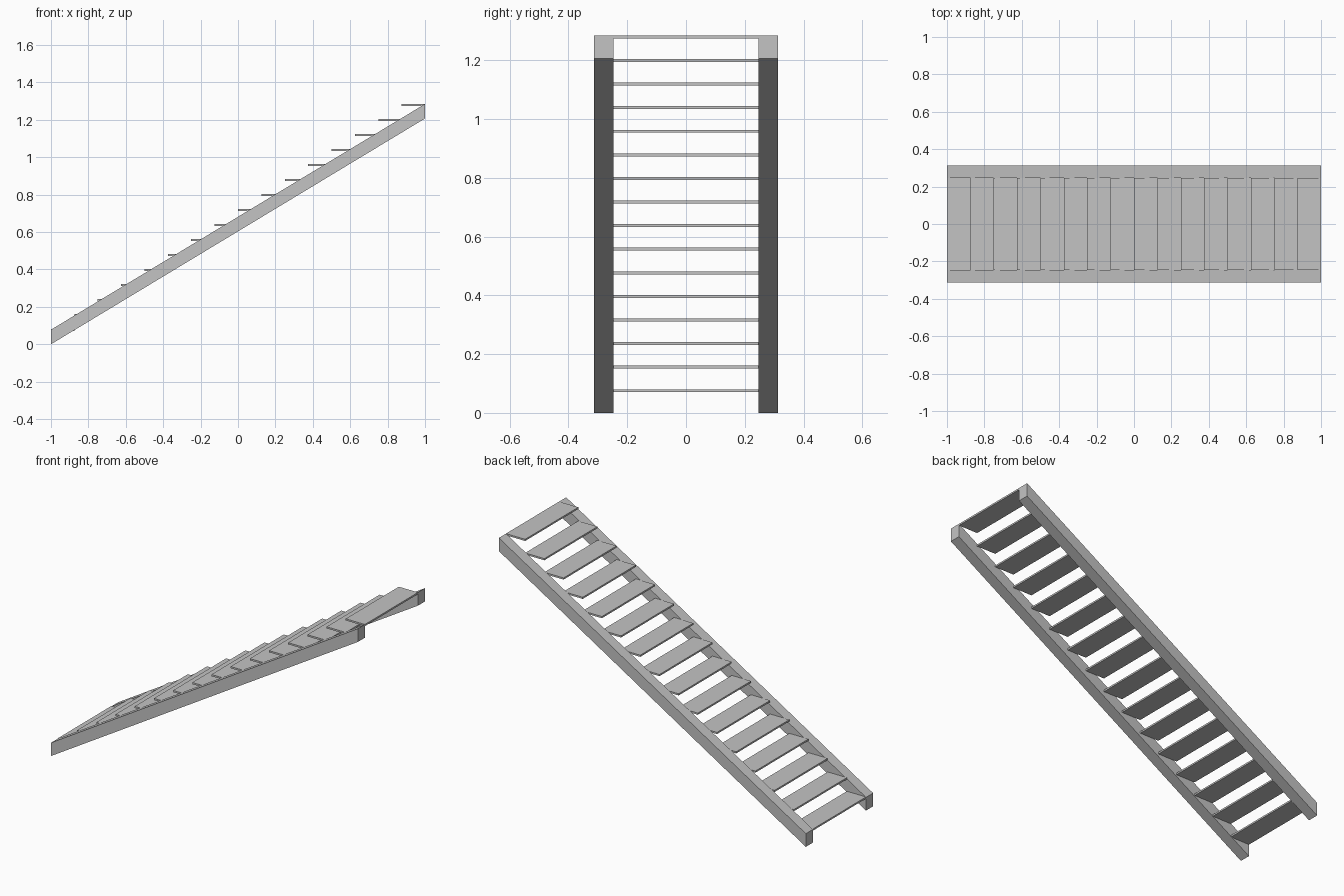
import bpy
import bmesh

cube = bpy.data.objects.get("Cube")
if cube:
    bpy.data.objects.remove(cube, do_unlink=True)

STEPS = 16
GOING = 2 / STEPS            # tread depth
TOP = 1.285                  # overall height
RISE = TOP / STEPS
THICK = 0.01                 # tread thickness
INNER, OUTER = 0.247, 0.313  # inside and outside of the stringers
DEPTH = 0.078                # vertical depth of the stringers

grey = bpy.data.materials.new("light_grey")
grey.use_nodes = True
colour = (0.55, 0.55, 0.55, 1)
grey.diffuse_color = colour
grey.node_tree.nodes["Principled BSDF"].inputs["Base Color"].default_value = colour


def extrude_profile(name, profile, y0, y1):
    """Closed prism from an x-z outline, running from y0 to y1."""
    bm = bmesh.new()
    face = bm.faces.new([bm.verts.new((x, y0, z)) for x, z in profile])
    side = bmesh.ops.extrude_face_region(bm, geom=[face])["geom"]
    moved = [v for v in side if isinstance(v, bmesh.types.BMVert)]
    bmesh.ops.translate(bm, verts=moved, vec=(0, y1 - y0, 0))
    bmesh.ops.recalc_face_normals(bm, faces=bm.faces)
    mesh = bpy.data.meshes.new(name)
    bm.to_mesh(mesh)
    bm.free()
    mesh.materials.append(grey)
    obj = bpy.data.objects.new(name, mesh)
    bpy.context.collection.objects.link(obj)
    return obj


# Sloping side beams with plumb-cut ends
beam = [(-1, 0), (1, TOP - DEPTH), (1, TOP), (-1, DEPTH)]
extrude_profile("front_stringer", beam, -OUTER, -INNER)
extrude_profile("back_stringer", beam, INNER, OUTER)

# Open treads between the beams
for i in range(STEPS):
    x0, x1 = -1 + i * GOING, -1 + (i + 1) * GOING
    z1 = (i + 1) * RISE
    z0 = z1 - THICK
    extrude_profile(f"tread_{i + 1}", [(x0, z0), (x1, z0), (x1, z1), (x0, z1)],
                    -INNER, INNER)
